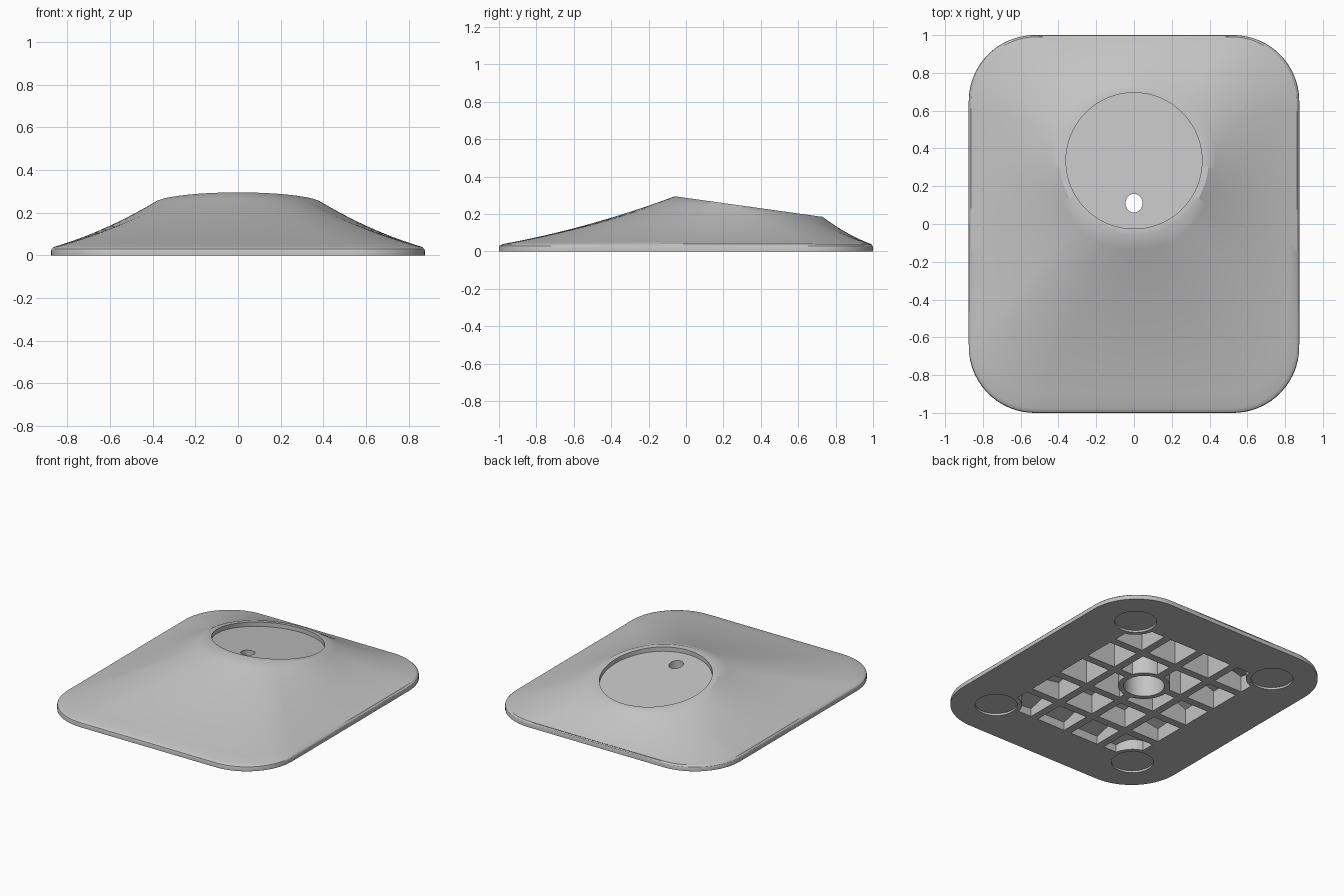
import bpy
import bmesh
import math
from mathutils import Vector

HALF_X, HALF_Y, CORNER = 0.875, 1.0, 0.35
CY, RIM, SEAT = 0.335, 0.395, 0.36      # tilted round platform
EDGE_Z, SEGMENTS = 0.036, 256
PITCH, CELL = 0.275, 0.22               # underside pocket grid
FEET = [(sx * 0.567, sy * 0.692) for sx in (-1, 1) for sy in (-1, 1)]
BORE = (0, 0.1)

old = bpy.data.objects.get("Cube")
if old:
    bpy.data.objects.remove(old, do_unlink=True)

grey = bpy.data.materials.new("mid_grey")
grey.use_nodes = True
grey.diffuse_color = (0.55, 0.55, 0.55, 1)
grey.node_tree.nodes["Principled BSDF"].inputs["Base Color"].default_value = grey.diffuse_color


def reach(a):
    """Distance from the platform centre to the rounded outline at angle a."""
    lo, hi = 0.0, 2.5
    for _ in range(40):
        r = (lo + hi) / 2
        qx = abs(r * math.cos(a)) - HALF_X + CORNER
        qy = abs(CY + r * math.sin(a)) - HALF_Y + CORNER
        d = math.hypot(max(qx, 0), max(qy, 0)) + min(max(qx, qy), 0) - CORNER
        lo, hi = (r, hi) if d < 0 else (lo, r)
    return lo


def tilt(y):
    return 0.295 - 0.139 * (y + 0.06)


def slope(a, t):
    """Height of the flared skirt, t = 0 at the edge and 1 at the rim."""
    top = tilt(CY + RIM * math.sin(a))
    return EDGE_Z + (top - EDGE_Z) * (0.65 * t + 0.35 * t * t)


def ceiling(x, y):
    """Inside height of the shell above a point."""
    r, a = math.hypot(x, y - CY), math.atan2(y - CY, x)
    if r < RIM:
        return tilt(y) - 0.06
    edge = reach(a)
    return slope(a, (edge - r) / (edge - RIM)) - 0.05


def make_object(name, bm):
    bmesh.ops.recalc_face_normals(bm, faces=bm.faces)
    mesh = bpy.data.meshes.new(name)
    bm.to_mesh(mesh)
    bm.free()
    mesh.materials.append(grey)
    obj = bpy.data.objects.new(name, mesh)
    bpy.context.collection.objects.link(obj)
    return obj


def cylinders(name, places, radius, z0, z1, stretch=1.0):
    bm = bmesh.new()
    for x, y in places:
        made = bmesh.ops.create_cone(bm, cap_ends=True, segments=64, radius1=radius,
                                     radius2=radius, depth=z1 - z0)["verts"]
        bmesh.ops.scale(bm, vec=(1, stretch, 1), verts=made)
        bmesh.ops.translate(bm, vec=(x, y, (z0 + z1) / 2), verts=made)
    return make_object(name, bm)


def cut(target, cutter):
    cutter.hide_render = True
    bpy.ops.object.select_all(action="DESELECT")
    bpy.context.view_layer.objects.active = target
    target.select_set(True)
    mod = target.modifiers.new("cut", "BOOLEAN")
    mod.operation, mod.solver, mod.object = "DIFFERENCE", "EXACT", cutter
    bpy.ops.object.modifier_apply(modifier=mod.name)
    bpy.data.objects.remove(cutter, do_unlink=True)


# Body: rounded edge, flared skirt, tilted rim and recessed seat
bm = bmesh.new()
angles = [2 * math.pi * i / SEGMENTS for i in range(SEGMENTS)]
reaches = [reach(a) for a in angles]
rings = []


def add_ring(radius_of, height_of):
    ring = []
    for a, edge in zip(angles, reaches):
        r = radius_of(edge)
        x, y = r * math.cos(a), CY + r * math.sin(a)
        ring.append(bm.verts.new(Vector((x, y, height_of(a, y)))))
    rings.append(ring)


for inset, z in ((0, 0), (0, 0.022), (0.003, 0.03), (0.01, 0.035)):
    add_ring(lambda e: e - inset, lambda a, y: z)
STEPS = 14
for i in range(STEPS):
    t = 0.025 + (1 - 0.025) * i / (STEPS - 1)
    add_ring(lambda e: e + (RIM - e) * t, lambda a, y: slope(a, t))
add_ring(lambda e: SEAT, lambda a, y: tilt(y))
add_ring(lambda e: SEAT, lambda a, y: tilt(y) - 0.03)
for low, high in zip(rings, rings[1:]):
    for i in range(SEGMENTS):
        j = (i + 1) % SEGMENTS
        bm.faces.new((low[i], low[j], high[j], high[i]))
bm.faces.new(rings[0])
bm.faces.new(rings[-1])
body = make_object("weighted_base", bm)

# Underside pockets whose ceilings follow the shell
bm = bmesh.new()
for col in range(4):
    for row in range(5):
        cx, cy = (col - 1.5) * PITCH, (row - 2) * PITCH
        corners = [(cx + sx * CELL / 2, cy + sy * CELL / 2)
                   for sx, sy in ((-1, -1), (1, -1), (1, 1), (-1, 1))]
        low = [bm.verts.new((x, y, -0.05)) for x, y in corners]
        high = [bm.verts.new((x, y, ceiling(x, y))) for x, y in corners]
        bm.faces.new(low)
        bm.faces.new((high[0], high[1], high[2]))
        bm.faces.new((high[0], high[2], high[3]))
        for i in range(4):
            j = (i + 1) % 4
            bm.faces.new((low[i], low[j], high[j], high[i]))
pockets = make_object("pocket_cutter", bm)

# Keep walls around the bore and the foot recesses
cut(pockets, cylinders("bore_wall", [BORE], 0.166, -0.1, 0.4))
cut(pockets, cylinders("foot_walls", FEET, 0.165, -0.1, 0.4))
cut(body, pockets)

# Foot recesses, central bore and cable hole
cut(body, cylinders("foot_recesses", FEET, 0.134, -0.05, 0.014))
cut(body, cylinders("bore", [BORE], 0.13, -0.06, 0.19))
cut(body, cylinders("cable_hole", [(0, 0.11)], 0.045, 0.1, 0.4, 1.1))

bpy.ops.object.select_all(action="DESELECT")
bpy.context.view_layer.objects.active = body
body.select_set(True)
bpy.ops.object.shade_smooth_by_angle(angle=math.radians(30))
